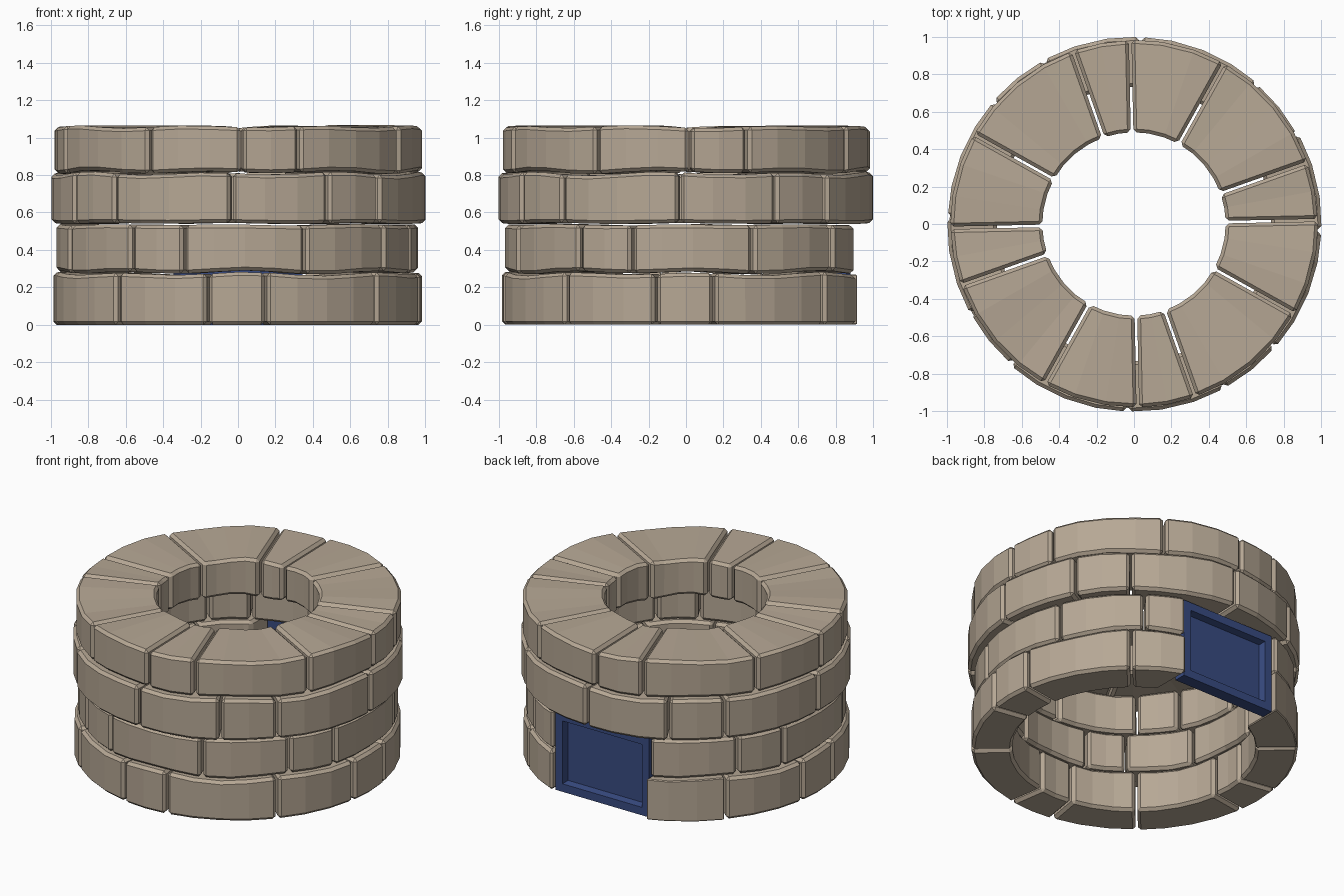
import bpy, bmesh, math, random
from mathutils import Vector

if "Cube" in bpy.data.objects:
    bpy.data.objects.remove(bpy.data.objects["Cube"])

random.seed(4)


def material(name, rgb):
    m = bpy.data.materials.new(name)
    m.diffuse_color = (*rgb, 1)
    m.use_nodes = True
    m.node_tree.nodes["Principled BSDF"].inputs["Base Color"].default_value = m.diffuse_color
    return m


STONE = material("tan_stone", (0.47, 0.39, 0.30))
BLUE = material("blue_panel", (0.04, 0.07, 0.22))


def finish(bm, name, mat):
    bmesh.ops.recalc_face_normals(bm, faces=bm.faces)
    me = bpy.data.meshes.new(name)
    bm.to_mesh(me)
    bm.free()
    me.materials.append(mat)
    ob = bpy.data.objects.new(name, me)
    bpy.context.collection.objects.link(ob)
    return ob


def wave(level, a):
    """Shared uneven bed line between courses; the ground stays flat."""
    amp = (0, 0.008, 0.003, 0.008, 0.006)[level]
    return amp * math.sin(8 * a + level) + 0.4 * amp * math.sin(5 * a + 2 * level)


# Course data: inner radius, outer radius, three joint angles repeated per quarter
BEDS = (0.0, 0.276, 0.538, 0.812, 1.062)
COURSES = (
    (0.735, 0.985, (-41.0, -9.5, 8.8)),
    (0.735, 0.968, (-36.2, -17.5, 21.9)),
    (0.735, 1.000, (-41.2, -2.0, 28.8)),
    (0.490, 0.982, (-29.2, 1.2, 19.5)),
)
GAP_X = 0.35  # half width of the opening in the back of the two lower courses


def stone(course, a0, a1, cut):
    """One curved block from angle a0 to a1 (0 is the front, towards +x)."""
    r_in, r_out, _ = COURSES[course]
    n = max(2, round((a1 - a0) / 11))
    half = 0.007
    grow = random.uniform(-0.006, 0.004)
    bm = bmesh.new()
    rings = []
    for i in range(n + 1):
        a = math.radians(a0 + (a1 - a0) * i / n)
        shift = half if i == 0 else -half if i == n else 0
        radial = Vector((math.sin(a), -math.cos(a), 0))
        side = Vector((math.cos(a), math.sin(a), 0)) * shift
        lo = BEDS[course] + wave(course, a) + (0.004 if course else 0)
        hi = BEDS[course + 1] + wave(course + 1, a) - 0.004
        ring = []
        for r, z in ((r_in, lo), (r_out + grow, lo), (r_out + grow, hi), (r_in, hi)):
            p = radial * r + side
            ring.append(bm.verts.new((p.x, p.y, z)))
        rings.append(ring)
    for p, q in zip(rings, rings[1:]):
        for k in range(4):
            bm.faces.new((p[k], p[(k + 1) % 4], q[(k + 1) % 4], q[k]))
    bm.faces.new(rings[0])
    bm.faces.new(rings[-1][::-1])
    bmesh.ops.recalc_face_normals(bm, faces=bm.faces)
    # Trim stones that reach into the opening
    if cut:
        s = 1 if a0 + a1 < 360 else -1
        res = bmesh.ops.bisect_plane(bm, geom=bm.verts[:] + bm.edges[:] + bm.faces[:],
                                     plane_co=(s * GAP_X, 0, 0), plane_no=(s, 0, 0),
                                     clear_inner=True)
        edges = [e for e in res["geom_cut"] if isinstance(e, bmesh.types.BMEdge)]
        if edges:
            bmesh.ops.edgeloop_fill(bm, edges=edges)
            bmesh.ops.recalc_face_normals(bm, faces=bm.faces)
    # Chamfer only the real corners, not the facets of the curve
    sharp = [e for e in bm.edges if len(e.link_faces) == 2 and e.calc_face_angle(0) > 0.7]
    bmesh.ops.bevel(bm, geom=sharp, offset=0.018, offset_type='OFFSET',
                    segments=1, affect='EDGES', clamp_overlap=True)
    finish(bm, f"stone_course_{course + 1}", STONE)


# Four courses of stones
for c, (_, _, joints) in enumerate(COURSES):
    angles = sorted((j + 90 * q) % 360 for j in joints for q in range(4))
    for a0, a1 in zip(angles, angles[1:] + [angles[0] + 360]):
        cut = False
        if c < 2:
            edge = math.degrees(math.asin(GAP_X / COURSES[c][1]))
            lo, hi = 180 - edge, 180 + edge
            if a0 > lo - 3 and a1 < hi + 3:
                continue
            cut = a1 > lo - 15 and a0 < hi + 15 and not (a0 > 270 or a1 < 90)
        stone(c, a0, a1, cut)

# Blue access panel with a recessed middle, facing the back
bm = bmesh.new()
bmesh.ops.create_cube(bm, size=1)
for v in bm.verts:
    v.co = (v.co.x * 0.69, 0.84 + v.co.y * 0.08, 0.262 + v.co.z * 0.524)
bm.faces.ensure_lookup_table()
face = max(bm.faces, key=lambda f: f.calc_center_median().y)
bmesh.ops.inset_region(bm, faces=[face], thickness=0.075)
bmesh.ops.inset_region(bm, faces=[face], thickness=0.012, depth=-0.045)
finish(bm, "access_panel", BLUE)
